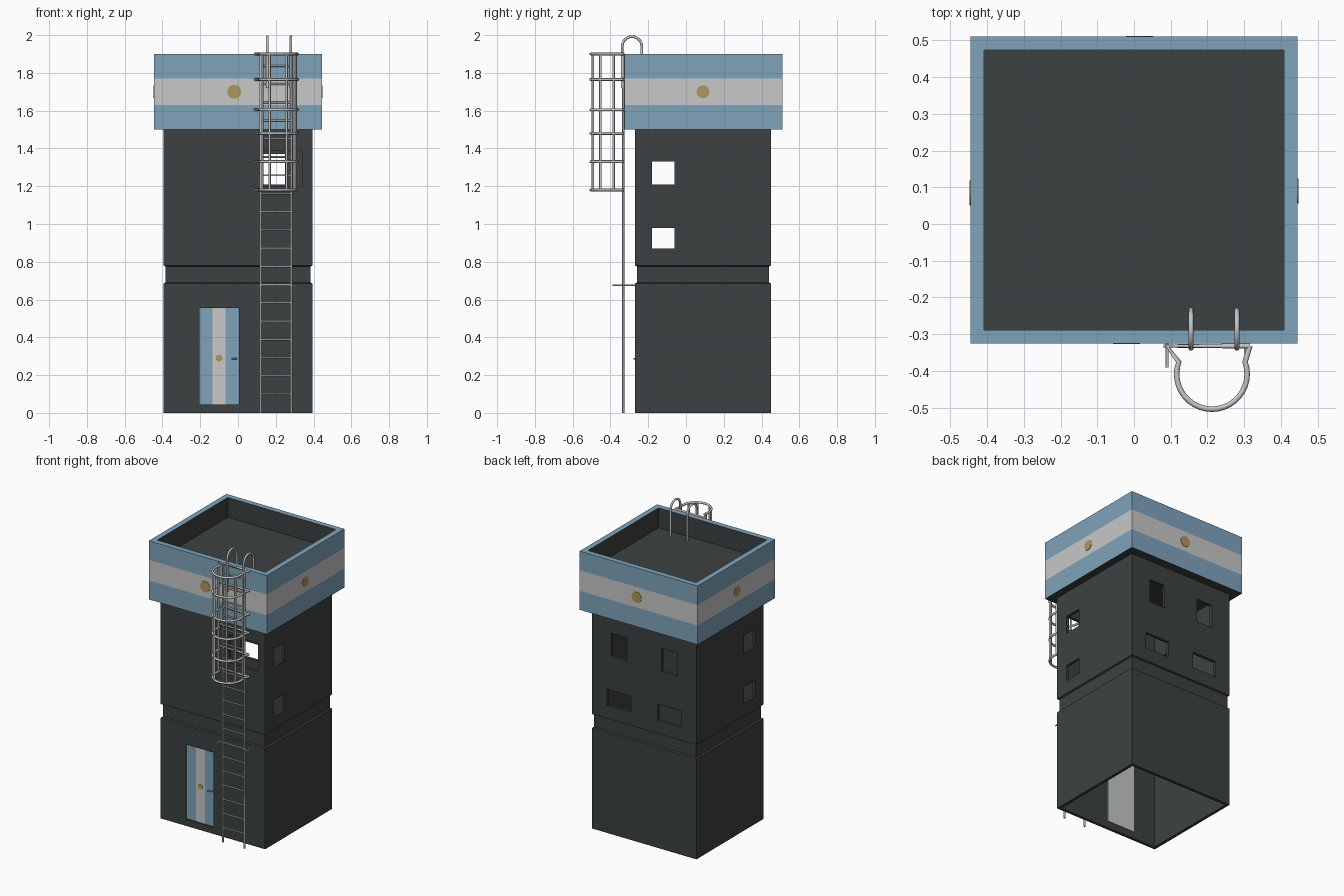
import bpy, bmesh, math
from mathutils import Matrix, Vector

if "Cube" in bpy.data.objects:
    bpy.data.objects.remove(bpy.data.objects["Cube"])


def material(name, rgb):
    m = bpy.data.materials.new(name)
    m.diffuse_color = (*rgb, 1)
    m.use_nodes = True
    m.node_tree.nodes["Principled BSDF"].inputs["Base Color"].default_value = m.diffuse_color
    return m


DARK = material("charcoal wall", (0.045, 0.053, 0.053))
BLUE = material("sky blue", (0.215, 0.37, 0.50))
WHITE = material("off white", (0.58, 0.58, 0.58))
GOLD = material("ochre yellow", (0.42, 0.31, 0.11))
STEEL = material("pale steel", (0.56, 0.57, 0.57))


def finish(name, bm, mats, recalc=True):
    if recalc:
        bmesh.ops.recalc_face_normals(bm, faces=bm.faces)
    me = bpy.data.meshes.new(name)
    bm.to_mesh(me)
    bm.free()
    for m in mats:
        me.materials.append(m)
    ob = bpy.data.objects.new(name, me)
    bpy.context.collection.objects.link(ob)
    return ob


def add_box(bm, x0, x1, y0, y1, z0, z1):
    mat = Matrix.Translation(((x0 + x1) / 2, (y0 + y1) / 2, (z0 + z1) / 2))
    mat = mat @ Matrix.Diagonal((x1 - x0, y1 - y0, z1 - z0, 1))
    return bmesh.ops.create_cube(bm, size=1, matrix=mat)["verts"]


def box(name, mat, *size):
    bm = bmesh.new()
    add_box(bm, *size)
    return finish(name, bm, [mat])


def square_loft(rings, hx, y0, y1):
    """Skin rectangular rings given as (inset, height)."""
    bm = bmesh.new()
    loops = []
    for d, z in rings:
        a, b, c = hx - d, y0 + d, y1 - d
        loops.append([bm.verts.new(p) for p in
                      ((-a, b, z), (a, b, z), (a, c, z), (-a, c, z))])
    return bm, loops


def skin(bm, loops, closed):
    n = len(loops)
    for i in range(n if closed else n - 1):
        p, q = loops[i], loops[(i + 1) % n]
        for k in range(4):
            bm.faces.new((p[k], p[(k + 1) % 4], q[(k + 1) % 4], q[k]))


# hollow tower shaft with a shallow groove, open underneath
T = 0.02
bm, loops = square_loft([(0, 0), (0, .685), (.01, .69), (.01, .775), (0, .78),
                         (0, 1.5), (T, 1.5), (T, 0)], .394, -.27, .45)
skin(bm, loops, True)
shaft = finish("tower_shaft", bm, [DARK])

# window and door openings
bm = bmesh.new()
for z0, z1 in ((.87, .98), (1.21, 1.33)):
    add_box(bm, -.5, .5, -.18, -.06, z0, z1)
for s in (-1, 1):
    for hw, z0, z1 in ((.09, .87, .98), (.06, 1.21, 1.37)):
        add_box(bm, s * .19 - hw, s * .19 + hw, .38, .52, z0, z1)
add_box(bm, .12, .34, -.34, -.2, 1.20, 1.39)
add_box(bm, -.205, .005, -.34, -.2, .045, .555)
cutter = finish("opening_cutter", bm, [DARK])
cutter.hide_render = True
mod = shaft.modifiers.new("openings", "BOOLEAN")
mod.operation, mod.object, mod.solver = "DIFFERENCE", cutter, "EXACT"
bpy.context.view_layer.objects.active = shaft
bpy.ops.object.modifier_apply(modifier="openings")
bpy.data.objects.remove(cutter)

# parapet: striped outside, dark basin inside
bm, loops = square_loft([(0, 1.5), (0, 1.63), (0, 1.77), (0, 1.9),
                         (.037, 1.9), (.037, 1.765)], .445, -.325, .51)
skin(bm, loops, False)
bm.faces.new(loops[-1])
bm.faces.new(loops[0])
bmesh.ops.recalc_face_normals(bm, faces=bm.faces)
for f in bm.faces:
    c = f.calc_center_median()
    outside = abs(c.x) > .43 or c.y < -.31 or c.y > .5
    if abs(f.normal.z) > .5:
        f.material_index = 1 if c.z > 1.85 else 0
    elif outside:
        f.material_index = 2 if 1.63 < c.z < 1.77 else 1
finish("parapet", bm, [DARK, BLUE, WHITE])


def sun_disc(name, centre, normal, r):
    bm = bmesh.new()
    rot = Vector(normal).to_track_quat("Z", "Y").to_matrix().to_4x4()
    bmesh.ops.create_cone(bm, cap_ends=True, segments=20, radius1=r, radius2=r,
                          depth=.004, matrix=Matrix.Translation(centre) @ rot)
    finish(name, bm, [GOLD])


# sun emblems on all four sides
sun_disc("front_sun", (-.02, -.325, 1.7), (0, -1, 0), .037)
sun_disc("back_sun", (.015, .51, 1.7), (0, 1, 0), .037)
sun_disc("right_sun", (.445, .09, 1.7), (1, 0, 0), .034)
sun_disc("left_sun", (-.445, .085, 1.7), (-1, 0, 0), .034)

# recessed striped door, plain inside
box("door_core", STEEL, -.205, .005, -.252, -.246, .045, .555)
for i, m in enumerate((BLUE, WHITE, BLUE)):
    x = -.205 + i * .07
    box("door_stripe_%d" % (i + 1), m, x, x + .07, -.26, -.252, .045, .555)
sun_disc("door_sun", (-.1, -.26, .29), (0, -1, 0), .018)


def pipes(name, paths, r):
    cu = bpy.data.curves.new(name, "CURVE")
    cu.dimensions = "3D"
    cu.bevel_depth, cu.bevel_resolution = r, 2
    cu.use_fill_caps = True
    for pts in paths:
        sp = cu.splines.new("POLY")
        sp.points.add(len(pts) - 1)
        for p, co in zip(sp.points, pts):
            p.co = (*co, 1)
    cu.materials.append(STEEL)
    ob = bpy.data.objects.new(name, cu)
    bpy.context.collection.objects.link(ob)
    bpy.ops.object.select_all(action="DESELECT")
    ob.select_set(True)
    bpy.context.view_layer.objects.active = ob
    bpy.ops.object.convert(target="MESH")


pipes("door_handle", [[(-.035, -.275, .287), (-.008, -.275, .287), (-.008, -.255, .287)]], .004)

# ladder rails, rungs and wall brackets
XL, XR, YL = .12, .282, -.332
pipes("ladder_rails", [[(x, YL, 0), (x, YL, 1.9)] for x in (XL, XR)], .006)
pipes("ladder_rungs", [[(XL, YL, .1 + .0965 * i), (XR, YL, .1 + .0965 * i)]
                       for i in range(19)], .005)
pipes("ladder_brackets", [[(x, -.39, .675), (x, -.265, .675)] for x in (.09, .305)]
      + [[(.08, YL, .675), (.315, YL, .675)]], .004)

# grab handles arching over the parapet
ARC = [math.pi * k / 10 for k in range(11)]
pipes("grab_handles", [[(x, -.338, 1.72)]
      + [(x, -.286 - .052 * math.cos(a), 1.94 + .052 * math.sin(a)) for a in ARC]
      + [(x, -.234, 1.76)] for x in (.155, .28)], .007)

# safety cage: hoops and upright bars
CX, CY, CR = .212, -.408, .096


def cage_point(deg, z):
    a = math.radians(deg)
    return (CX + CR * math.cos(a), CY + CR * math.sin(a), z)


pipes("cage_hoops", [[(.315, -.332, z)]
      + [cage_point(d, z) for d in range(20, -201, -10)]
      + [(.09, -.332, z)] + [(.315, -.332, z)]
      for z in (1.18, 1.33, 1.48, 1.605, 1.765, 1.9)], .0075)
pipes("cage_bars", [[cage_point(d, 1.18), cage_point(d, 1.9)]
      for d in (15, -28, -62, -118, -152, -195)], .0065)
